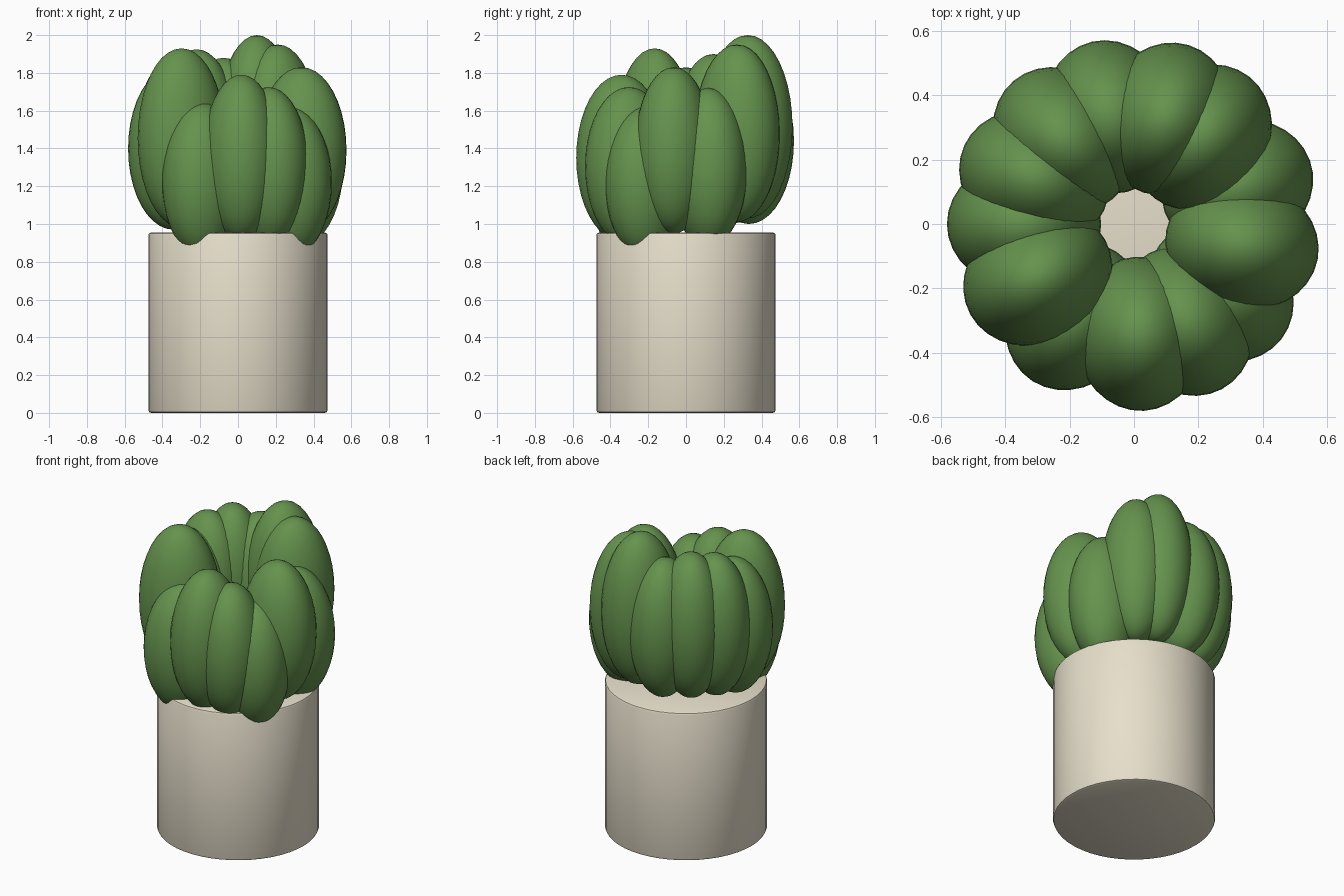
import bpy
from math import radians, cos, sin

if "Cube" in bpy.data.objects:
    bpy.data.objects.remove(bpy.data.objects["Cube"])


def material(name, color):
    m = bpy.data.materials.new(name)
    m.diffuse_color = color
    m.use_nodes = True
    m.node_tree.nodes["Principled BSDF"].inputs["Base Color"].default_value = m.diffuse_color
    return m


cream = material("cream_ceramic", (0.80, 0.74, 0.60, 1))
green = material("leaf_green", (0.13, 0.29, 0.075, 1))

# Pot: solid cylinder with a small rounded edge
bpy.ops.mesh.primitive_cylinder_add(vertices=48, radius=0.475, depth=0.955,
                                    location=(0, 0, 0.4775))
pot = bpy.context.object
pot.name = "pot"
pot.data.materials.append(cream)
bevel = pot.modifiers.new("edge", 'BEVEL')
bevel.width = 0.015
bevel.segments = 2
bevel.limit_method = 'ANGLE'
bpy.ops.object.modifier_apply(modifier=bevel.name)
bpy.ops.object.shade_smooth_by_angle(angle=radians(40))

# Leaves: a ring of plump ellipsoids; (angle around the pot, top height, half height)
LEAVES = [
    (73, 2.00, 0.485), (52, 1.95, 0.47), (20, 1.72, 0.42), (-11, 1.83, 0.44),
    (-38, 1.62, 0.40), (-62, 1.725, 0.42), (-87, 1.79, 0.44), (-123, 1.64, 0.41),
    (-151, 1.93, 0.475), (180, 1.83, 0.43), (155, 1.90, 0.45), (130, 1.925, 0.46),
    (103, 1.88, 0.44),
]
RING = 0.342

for i, (deg, top, half) in enumerate(LEAVES):
    a = radians(deg)
    bpy.ops.mesh.primitive_uv_sphere_add(
        segments=32, ring_count=20, radius=1,
        location=(RING * cos(a), RING * sin(a), top - half), rotation=(0, 0, a))
    leaf = bpy.context.object
    leaf.name = f"leaf_{i + 1:02d}"
    leaf.scale = (0.24, 0.205, half)      # radial, sideways, vertical
    leaf.data.materials.append(green)
    bpy.ops.object.shade_smooth()
